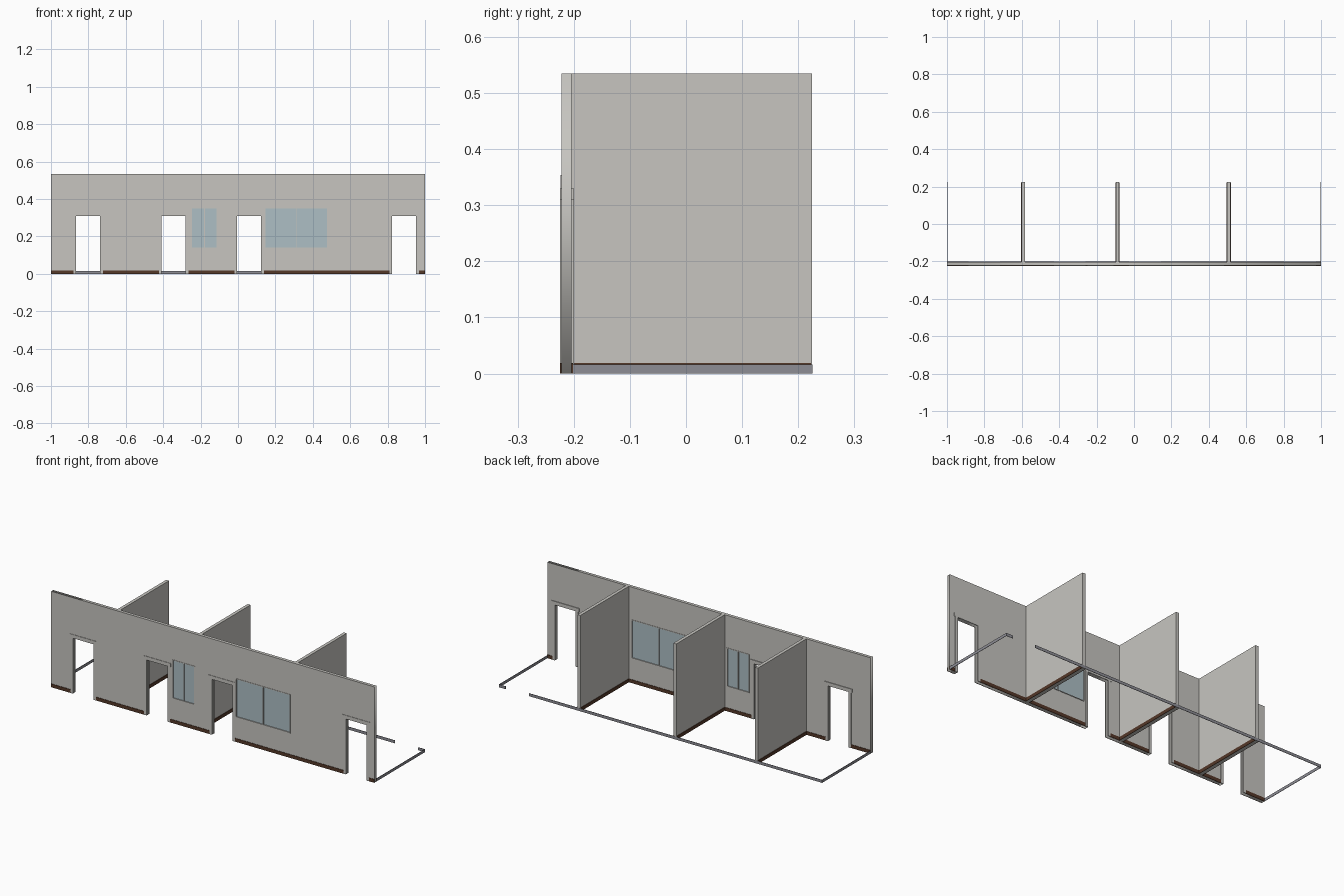
import bpy, math

if "Cube" in bpy.data.objects:
    bpy.data.objects.remove(bpy.data.objects["Cube"])


def material(name, rgb):
    m = bpy.data.materials.new(name)
    m.diffuse_color = (*rgb, 1)
    m.use_nodes = True
    m.node_tree.nodes["Principled BSDF"].inputs["Base Color"].default_value = m.diffuse_color
    return m


WALL = material("warm grey paint", (0.57, 0.56, 0.53))
BROWN = material("dark brown wood", (0.09, 0.04, 0.022))
GLASS = material("pale blue glass", (0.42, 0.52, 0.56))
METAL = material("blue grey track", (0.27, 0.27, 0.30))

FRONT, BACK = -0.222, -0.204      # outer and inner face of the front wall
REAR = 0.2245
HEIGHT = 0.535
TRIM = 0.0025                     # how far trim stands off a wall
DOORS = [-0.801, -0.344, 0.059, 0.888]
HALF, CASING, DOOR_H = 0.064, 0.079, 0.31
WINDOWS = [(-0.249, -0.110), (0.142, 0.480)]
WIN_Z = (0.137, 0.354)
PARTITIONS = [-0.593, -0.088, 0.506]
PT = 0.009                        # half thickness of a partition


def box(name, x, y, z, mat):
    """Box from three (low, high) ranges."""
    bpy.ops.mesh.primitive_cube_add(size=1)
    o = bpy.context.object
    o.name = name
    o.location = [(r[0] + r[1]) / 2 for r in (x, y, z)]
    o.scale = [r[1] - r[0] for r in (x, y, z)]
    bpy.ops.object.transform_apply(location=True, rotation=True, scale=True)
    o.data.materials.append(mat)
    return o


# Front wall: outline notched by the doors, with window holes
outline = [(-1, 0)]
for d in DOORS:
    outline += [(d - HALF, 0), (d - HALF, DOOR_H), (d + HALF, DOOR_H), (d + HALF, 0)]
outline += [(1, 0), (1, HEIGHT), (-1, HEIGHT)]
holes = [[(a, WIN_Z[0]), (b, WIN_Z[0]), (b, WIN_Z[1]), (a, WIN_Z[1])] for a, b in WINDOWS]
curve = bpy.data.curves.new("front_wall", 'CURVE')
curve.dimensions = '2D'
curve.fill_mode = 'BOTH'
curve.extrude = (BACK - FRONT) / 2
for loop in [outline] + holes:
    s = curve.splines.new('POLY')
    s.points.add(len(loop) - 1)
    for p, (x, z) in zip(s.points, loop):
        p.co = (x, z, 0, 1)
    s.use_cyclic_u = True
wall = bpy.data.objects.new("front_wall", curve)
bpy.context.collection.objects.link(wall)
wall.rotation_euler.x = math.pi / 2
wall.location.y = (FRONT + BACK) / 2
curve.materials.append(WALL)
bpy.ops.object.select_all(action='DESELECT')
wall.select_set(True)
bpy.context.view_layer.objects.active = wall
bpy.ops.object.convert(target='MESH')

# Partitions with a skirting on both sides
for x in PARTITIONS:
    box("partition", (x - PT, x + PT), (BACK, REAR), (0, HEIGHT), WALL)
    for s in (-1, 1):
        a, b = sorted((x + s * PT, x + s * (PT + TRIM)))
        box("partition_skirting", (a, b), (BACK, REAR - 0.002), (0, 0.019), BROWN)

# Front wall skirting between the doors, outside and inside
edges = [-1] + [d + s * CASING for d in DOORS for s in (-1, 1)] + [1]
for a, b in zip(edges[::2], edges[1::2]):
    box("outer_skirting", (a, b), (FRONT - TRIM, FRONT), (0, 0.019), BROWN)
    box("inner_skirting", (a, b), (BACK, BACK + TRIM), (0, 0.019), BROWN)

# Door casings on both faces
for d in DOORS:
    for y0, y1 in ((FRONT - TRIM, FRONT), (BACK, BACK + 0.004)):
        for s in (-1, 1):
            a, b = sorted((d + s * HALF, d + s * CASING))
            box("door_post", (a, b), (y0, y1), (0, DOOR_H), WALL)
        box("door_head", (d - CASING - 0.006, d + CASING + 0.006),
            (y0, y1), (DOOR_H, 0.33), WALL)

# Windows: frame bars, central mullion and glass
FY = (FRONT - 0.002, BACK + 0.002)
F = 0.004
for a, b in WINDOWS:
    c = (a + b) / 2
    for x0, x1 in ((a, a + F), (b - F, b), (c - F / 2, c + F / 2)):
        box("window_upright", (x0, x1), FY, WIN_Z, WALL)
    for z0 in (WIN_Z[0], WIN_Z[1] - F):
        box("window_rail", (a, b), FY, (z0, z0 + F), WALL)
    box("window_glass", (a + F, b - F), (FRONT + 0.003, BACK - 0.003),
        (WIN_Z[0] + F, WIN_Z[1] - F), GLASS)

# Low floor track around the open sides, with a gap at the back
TZ = (0, 0.016)
box("left_track", (-1, -0.998), (BACK, REAR), TZ, METAL)
box("right_track", (0.998, 1), (BACK, REAR), TZ, METAL)
box("back_track_long", (-1, 0.815), (REAR - 0.001, REAR + 0.001), TZ, METAL)
box("back_track_short", (0.958, 1), (REAR - 0.001, REAR + 0.001), TZ, METAL)
